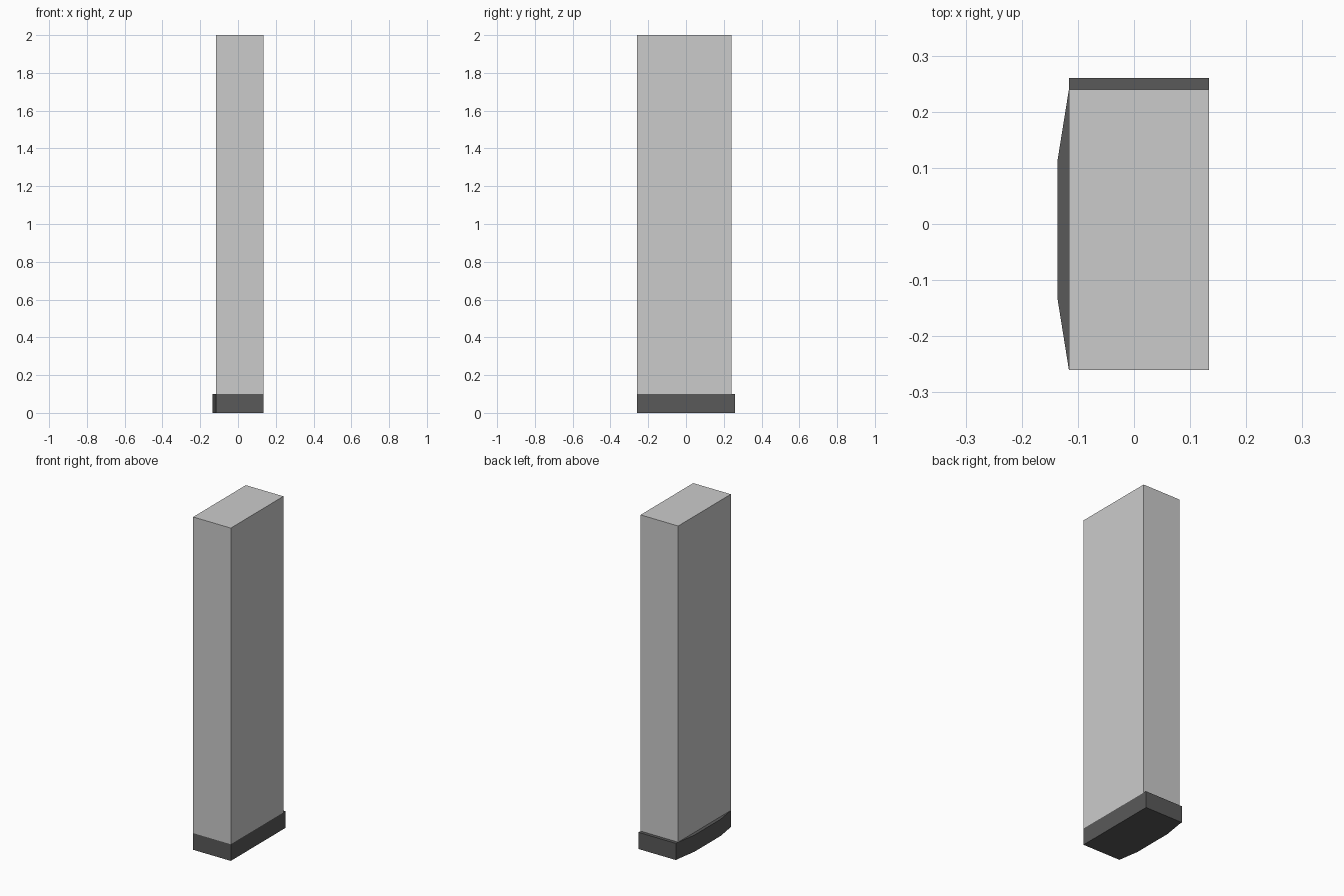
import bpy, bmesh

if "Cube" in bpy.data.objects:
    bpy.data.objects.remove(bpy.data.objects["Cube"])


def prism(name, outline, z0, z1):
    """Extrude a flat outline from z0 up to z1."""
    bm = bmesh.new()
    face = bm.faces.new([bm.verts.new((x, y, z0)) for x, y in outline])
    ext = bmesh.ops.extrude_face_region(bm, geom=[face], use_keep_orig=True)
    top = [v for v in ext["geom"] if isinstance(v, bmesh.types.BMVert)]
    bmesh.ops.translate(bm, verts=top, vec=(0, 0, z1 - z0))
    bmesh.ops.recalc_face_normals(bm, faces=bm.faces)
    mesh = bpy.data.meshes.new(name)
    bm.to_mesh(mesh)
    bm.free()
    obj = bpy.data.objects.new(name, mesh)
    bpy.context.collection.objects.link(obj)
    return obj


left, right, front, back = -0.116, 0.134, -0.26, 0.24
lip = 0.02  # how far the plinth stands out

# Tall plain cabinet body
prism("cabinet_body",
      [(left, front), (right, front), (right, back), (left, back)], 0.1, 2.0)

# Dark plinth: lip at the back, bowed out on the left
plinth = prism("plinth",
               [(left, front), (right, front), (right, back + lip),
                (left, back + lip), (left, back),
                (left - lip, 0.115), (left - lip, -0.135)], 0.0, 0.1)

dark = bpy.data.materials.new("dark_plinth")
dark.diffuse_color = (0.1, 0.1, 0.1, 1)
dark.use_nodes = True
dark.node_tree.nodes["Principled BSDF"].inputs["Base Color"].default_value = dark.diffuse_color
plinth.data.materials.append(dark)
